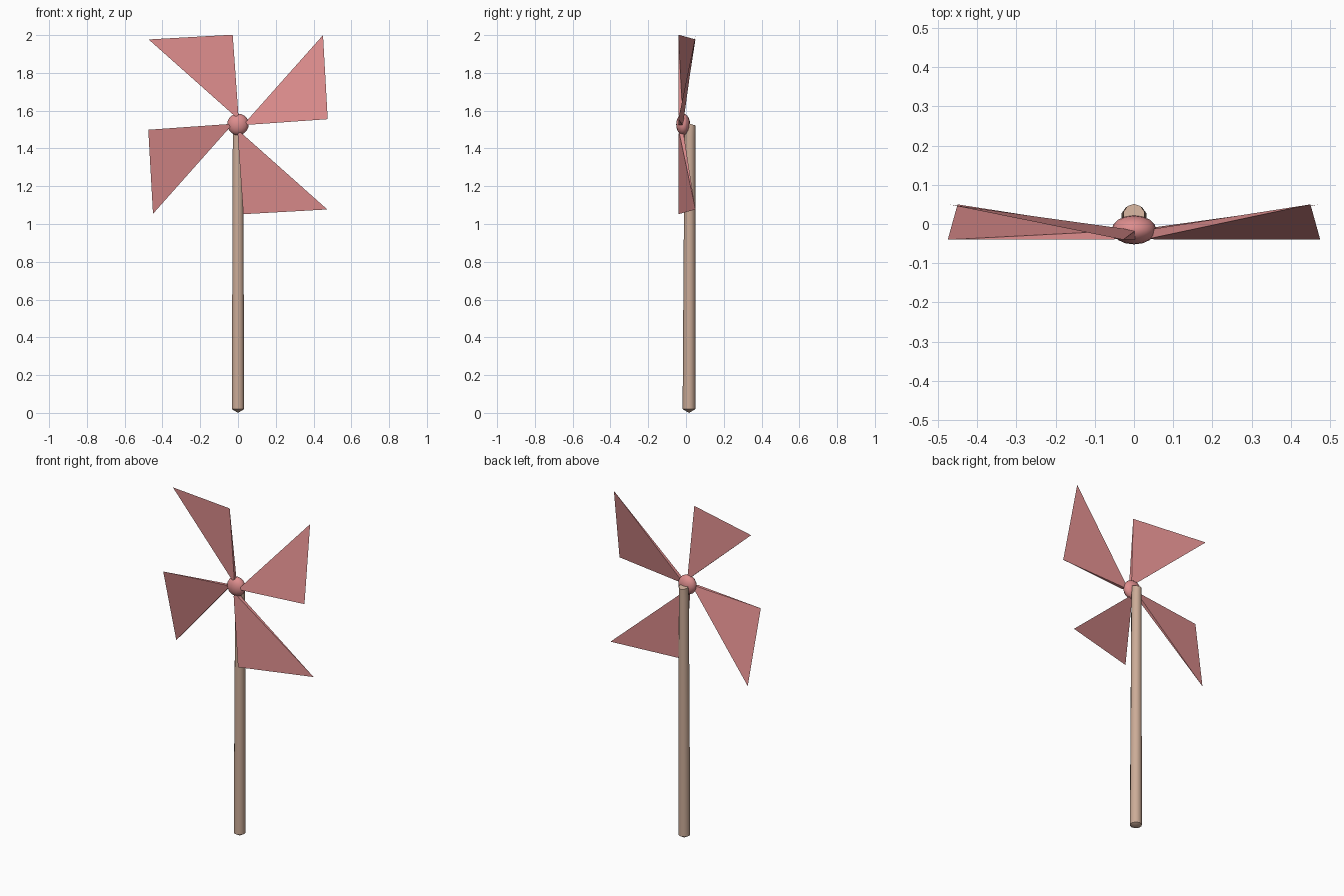
import bpy, bmesh, math
from mathutils import Matrix, Vector

if "Cube" in bpy.data.objects:
    bpy.data.objects.remove(bpy.data.objects["Cube"])

HUB_Z = 1.527


def material(name, rgb):
    m = bpy.data.materials.new(name)
    m.diffuse_color = (*rgb, 1)
    m.use_nodes = True
    m.node_tree.nodes["Principled BSDF"].inputs["Base Color"].default_value = m.diffuse_color
    return m


pink = material("soft pink", (0.73, 0.27, 0.27))
wood = material("light wood", (0.60, 0.41, 0.31))


def make(name, bm, mat, smooth=False):
    bmesh.ops.recalc_face_normals(bm, faces=bm.faces)
    mesh = bpy.data.meshes.new(name)
    bm.to_mesh(mesh)
    bm.free()
    ob = bpy.data.objects.new(name, mesh)
    bpy.context.collection.objects.link(ob)
    mesh.materials.append(mat)
    if smooth:
        bpy.ops.object.select_all(action='DESELECT')
        ob.select_set(True)
        bpy.context.view_layer.objects.active = ob
        bpy.ops.object.shade_smooth_by_angle(angle=math.radians(40))
    return ob


# Stick: stacked rings (z, y centre, radius, tilt of the top) closed at both ends
bm = bmesh.new()
SIDES = 10
rings = []
for z, cy, r, tilt in [(0.02, 0.016, 0.034, 0), (0.63, 0.018, 0.032, 0),
                       (1.46, 0.021, 0.029, 0), (1.53, 0.023, 0.028, -0.3)]:
    ring = []
    for i in range(SIDES):
        a = 2 * math.pi * (i + 0.5) / SIDES
        dy = r * math.sin(a)
        ring.append(bm.verts.new((r * math.cos(a), cy + dy, z + tilt * dy)))
    rings.append(ring)
for lo, hi in zip(rings, rings[1:]):
    for i in range(SIDES):
        j = (i + 1) % SIDES
        bm.faces.new((lo[i], lo[j], hi[j], hi[i]))
tip = bm.verts.new((0, 0.016, 0))
for i in range(SIDES):
    bm.faces.new((rings[0][i], tip, rings[0][(i + 1) % SIDES]))
bm.faces.new(rings[-1])
make("stick", bm, wood, True)

# Hub: ball flattened front to back
bm = bmesh.new()
bmesh.ops.create_uvsphere(bm, u_segments=16, v_segments=10, radius=1)
bmesh.ops.transform(bm, verts=bm.verts, matrix=Matrix.Translation(
    (0, -0.015, HUB_Z)) @ Matrix.Diagonal((0.057, 0.037, 0.057, 1)))
make("hub", bm, pink, True)

# Blades: tapered wedges, thick at the hub and sharp at the twisted outer edge
for n in range(4):
    bm = bmesh.new()
    turn = Matrix.Translation((0, 0, HUB_Z)) @ Matrix.Rotation(-n * math.pi / 2, 4, 'Y')
    v = [bm.verts.new(turn @ Vector(p)) for p in (
        (0.050, -0.039, -0.002), (0.040, -0.037, 0.012),   # inner front
        (0.050, -0.018, -0.002), (0.040, -0.014, 0.012),   # inner back
        (0.475, -0.040, 0.028), (0.450, 0.050, 0.473))]    # outer edge
    for f in ((0, 1, 5, 4), (2, 3, 5, 4), (0, 2, 4), (1, 3, 5), (0, 1, 3, 2)):
        bm.faces.new([v[i] for i in f])
    make(f"blade_{n + 1}", bm, pink)
